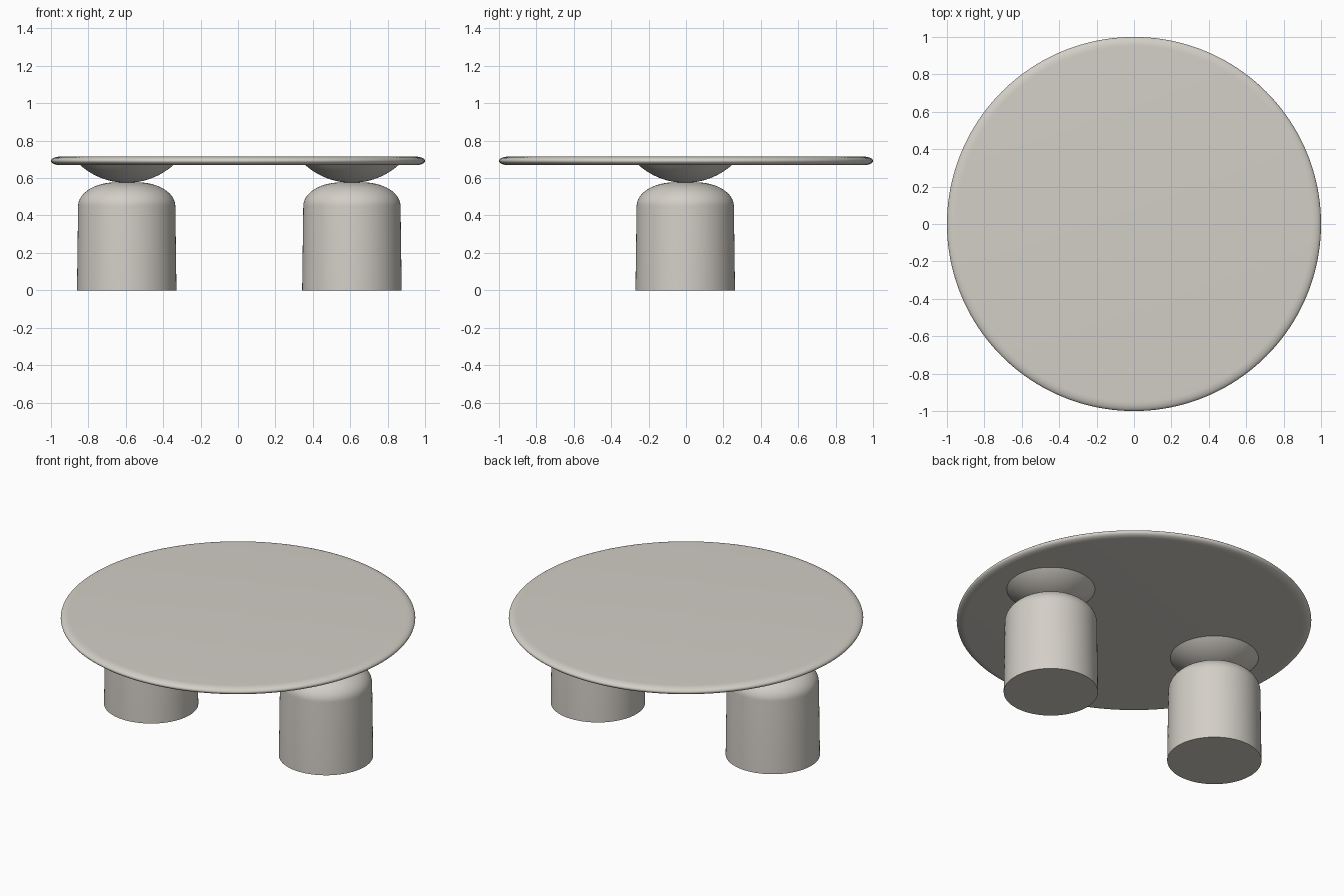
import bpy, bmesh, math

if "Cube" in bpy.data.objects:
    bpy.data.objects.remove(bpy.data.objects["Cube"])

stone = bpy.data.materials.new("warm light grey stone")
stone.diffuse_color = (0.65, 0.62, 0.57, 1)
stone.use_nodes = True
stone.node_tree.nodes["Principled BSDF"].inputs["Base Color"].default_value = stone.diffuse_color


def lathe(name, profile, x=0.0, y=0.0, steps=96):
    """Spin an (r, z) profile, listed bottom to top, around a vertical axis."""
    bm = bmesh.new()
    verts = [bm.verts.new((r, 0, z)) for r, z in profile]
    edges = [bm.edges.new(pair) for pair in zip(verts, verts[1:])]
    bmesh.ops.spin(bm, geom=verts + edges, cent=(0, 0, 0), axis=(0, 0, 1),
                   angle=math.tau, steps=steps, use_duplicate=False)
    bmesh.ops.remove_doubles(bm, verts=bm.verts, dist=0.0002)
    bmesh.ops.recalc_face_normals(bm, faces=bm.faces)
    mesh = bpy.data.meshes.new(name)
    bm.to_mesh(mesh)
    bm.free()
    mesh.materials.append(stone)
    obj = bpy.data.objects.new(name, mesh)
    bpy.context.collection.objects.link(obj)
    obj.location = (x, y, 0)
    bpy.ops.object.select_all(action='DESELECT')
    obj.select_set(True)
    bpy.context.view_layer.objects.active = obj
    bpy.ops.object.shade_smooth_by_angle(angle=math.radians(35))
    return obj


def arc(cr, cz, a, b, start, end, n):
    """Points along an ellipse arc, angles in degrees."""
    pts = []
    for i in range(n + 1):
        t = math.radians(start + (end - start) * i / n)
        pts.append((cr + a * math.cos(t), cz + b * math.sin(t)))
    return pts


# Round table top with a soft, rounded rim
lathe("table_top", [(0, 0.669)] + arc(0.95, 0.692, 0.05, 0.023, -90, 90, 14)
      + [(0, 0.715)], steps=160)

# Pedestal: slightly tapered drum with a domed shoulder
drum = [(0, 0), (0.266, 0)] + arc(0.06, 0.45, 0.20, 0.127, 0, 90, 16) + [(0, 0.579)]

# Shallow spherical bowl between drum and table top
R = 0.376
half = math.degrees(math.asin(0.25 / R))
bowl = arc(0, 0.575 + R, R, R, -90, -90 + half, 14) + [(0, 0.670)]

for side, x in (("left", -0.595), ("right", 0.609)):
    lathe(side + "_pedestal", drum, x, -0.004)
    lathe(side + "_bowl_support", bowl, x, -0.004)
